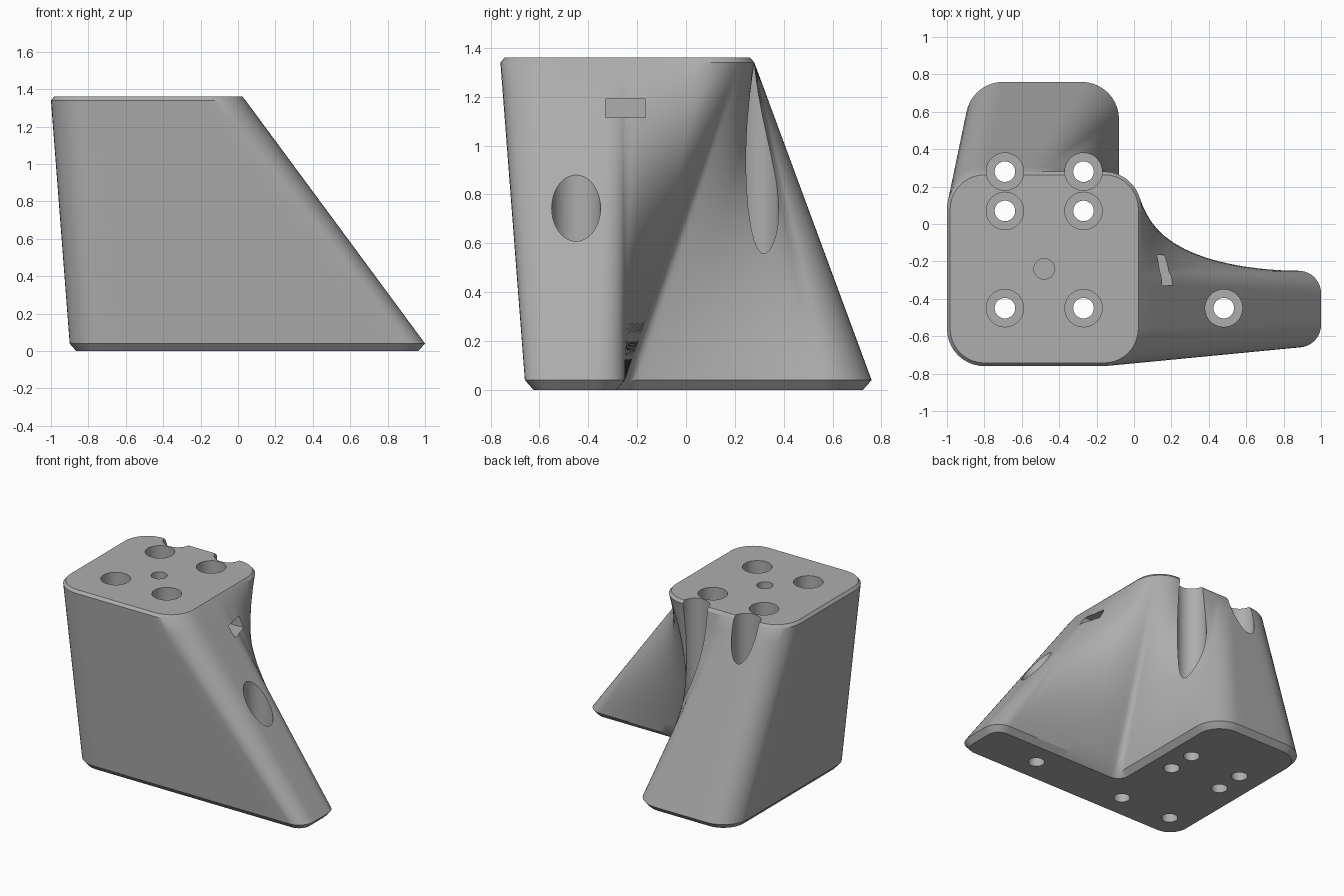
import bpy, bmesh, math
from mathutils import Vector

if "Cube" in bpy.data.objects:
    bpy.data.objects.remove(bpy.data.objects["Cube"])

grey = bpy.data.materials.new("grey plastic")
grey.diffuse_color = (0.42, 0.42, 0.42, 1)
grey.use_nodes = True
grey.node_tree.nodes["Principled BSDF"].inputs["Base Color"].default_value = grey.diffuse_color


def arc(cx, cy, r, a0, a1, n=16):
    return [Vector((cx + r * math.cos(math.radians(a0 + (a1 - a0) * i / n)),
                    cy + r * math.sin(math.radians(a0 + (a1 - a0) * i / n)))) for i in range(n + 1)]


def line(*pts):
    return [Vector(p) for p in pts]


def resample(path, n, ease):
    """n points along a path by length, without its last point."""
    steps = [(b - a).length for a, b in zip(path, path[1:])]
    total, out = sum(steps), []
    for i in range(n):
        d, k = ease(i / n) * total, 0
        while k < len(steps) - 1 and d > steps[k]:
            d -= steps[k]
            k += 1
        out.append(path[k].lerp(path[k + 1], min(1, d / steps[k])))
    return out


def inset(loop, d):
    """Move a counter-clockwise loop inwards by d."""
    out = []
    for i, p in enumerate(loop):
        t = (loop[(i + 1) % len(loop)] - loop[i - 1]).normalized()
        out.append(p + Vector((-t.y, t.x)) * d)
    return out


def even(t):
    return t


def early(t):
    return t ** 0.8


def late(t):
    return 1 - (1 - t) ** 0.8


# Matching stretches of the L-shaped foot and the rounded-square top
pieces = [
    (line((-.73, -.66), (.88, -.66)), line((-.8, -.76), (-.16, -.76)), 12, even),
    (arc(.88, -.54, .12, -90, 0), arc(-.16, -.56, .2, -90, 0), 10, even),
    (line((1, -.54), (1, -.37)), line((.04, -.56), (.04, -.32)), 4, even),
    (arc(.88, -.37, .12, 0, 90), line((.04, -.32), (.04, -.25)), 10, even),
    (line((.88, -.25), (-.03, -.25)), line((.04, -.25)) + arc(-.16, .08, .2, 0, 40), 24, early),
    (arc(-.03, -.2, .05, 270, 180), arc(-.16, .08, .2, 40, 50), 6, even),
    (line((-.08, -.2), (-.08, .56)), arc(-.16, .08, .2, 50, 90) + line((-.5, .28)), 24, late),
    (arc(-.28, .56, .2, 0, 90), line((-.5, .28), (-.62, .28)), 10, even),
    (line((-.28, .76), (-.7, .76)), line((-.62, .28), (-.8, .28)), 6, even),
    (arc(-.7, .56, .2, 90, 180), arc(-.8, .08, .2, 90, 180), 10, even),
    (line((-.9, .56), (-.9, -.49)), line((-1, .08), (-1, -.56)), 8, even),
    (arc(-.73, -.49, .17, 180, 270), arc(-.8, -.56, .2, 180, 270), 10, even),
]
foot, top = [], []
for b, t, n, ease in pieces:
    foot += resample(b, n, even)
    top += resample(t, n, ease)

# Block: lofted rings between chamfered foot and chamfered top
Z0, Z1, H, RINGS = .04, 1.34, 1.36, 14
rings = [(inset(foot, .035), 0)]
for i in range(RINGS + 1):
    f = i / RINGS
    rings.append(([a.lerp(b, f) for a, b in zip(foot, top)], Z0 + (Z1 - Z0) * f))
rings.append((inset(top, .017), H))


def finish(bm, name):
    bmesh.ops.recalc_face_normals(bm, faces=bm.faces)
    me = bpy.data.meshes.new(name)
    bm.to_mesh(me)
    bm.free()
    me.materials.append(grey)
    ob = bpy.data.objects.new(name, me)
    bpy.context.collection.objects.link(ob)
    return ob


def skin(name, rings):
    bm = bmesh.new()
    vs = [[bm.verts.new((p.x, p.y, z)) for p in loop] for loop, z in rings]
    n = len(vs[0])
    for lo, hi in zip(vs, vs[1:]):
        for i in range(n):
            j = (i + 1) % n
            bm.faces.new((lo[i], lo[j], hi[j], hi[i]))
    bm.faces.new(vs[0][::-1])
    bm.faces.new(vs[-1])
    return finish(bm, name)


block = skin("sloped_mount_block", rings)
cutters = []


def bore(x, y, profile):
    """Round cutter from (radius, height) steps."""
    cutters.append(skin("bore_cutter", [(arc(x, y, r, 0, 360, 40)[:-1], z) for r, z in profile]))


# Counterbored screw holes
FLOOR = .2
for x, y in [(-.69, .28), (-.27, .28), (-.69, .07), (-.27, .07), (-.69, -.45), (-.27, -.45), (.48, -.45)]:
    bore(x, y, [(.055, -.1), (.055, FLOOR), (.1, FLOOR), (.1, 1.5)])
# Blind centre hole
bore(-.48, -.24, [(.055, 1.0), (.055, 1.5)])
# Nut slot entering from the sloped side
slot = line((-.57, -.33), (.4, -.33), (.4, -.165), (-.57, -.165))
cutters.append(skin("slot_cutter", [(slot, 1.115), (slot, 1.19)]))

bpy.context.view_layer.objects.active = block
for c in cutters:
    c.hide_render = True
    m = block.modifiers.new("cut", 'BOOLEAN')
    m.operation, m.solver, m.object = 'DIFFERENCE', 'EXACT', c
    bpy.ops.object.modifier_apply(modifier=m.name)
    bpy.data.objects.remove(c)

bpy.ops.object.select_all(action='DESELECT')
block.select_set(True)
bpy.ops.object.shade_smooth_by_angle(angle=math.radians(28))
